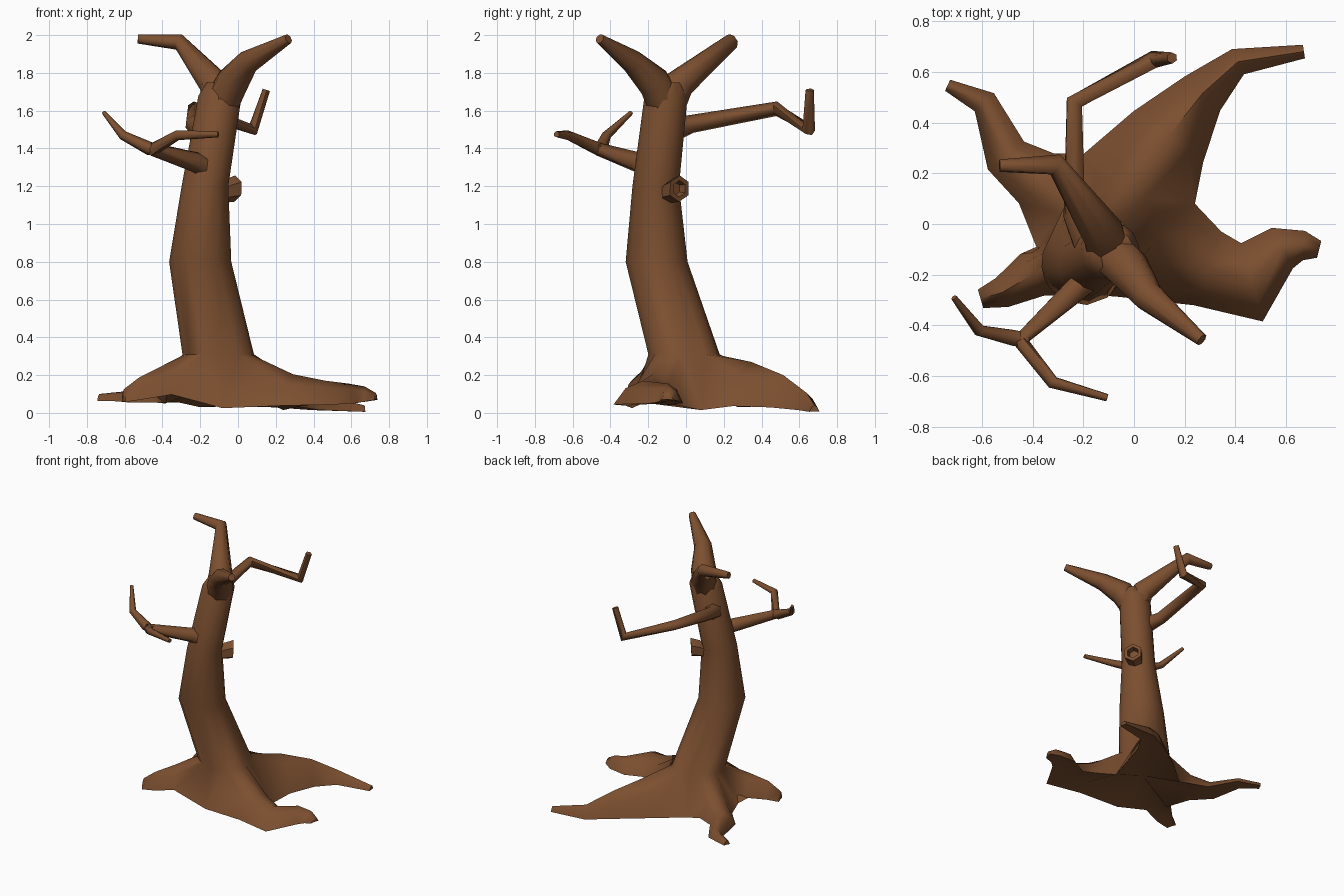
import bpy, bmesh, math
from mathutils import Vector

if "Cube" in bpy.data.objects:
    bpy.data.objects.remove(bpy.data.objects["Cube"])

bark = bpy.data.materials.new("bark brown")
bark.diffuse_color = (0.2, 0.078, 0.029, 1)
bark.use_nodes = True
bark.node_tree.nodes["Principled BSDF"].inputs["Base Color"].default_value = bark.diffuse_color


def finish(name, bm, angle):
    bmesh.ops.recalc_face_normals(bm, faces=bm.faces[:])
    me = bpy.data.meshes.new(name)
    bm.to_mesh(me)
    bm.free()
    me.materials.append(bark)
    ob = bpy.data.objects.new(name, me)
    bpy.context.collection.objects.link(ob)
    bpy.ops.object.select_all(action='DESELECT')
    ob.select_set(True)
    bpy.context.view_layer.objects.active = ob
    bpy.ops.object.shade_smooth_by_angle(angle=math.radians(angle))


def skin(bm, a, b, closed=True):
    """Quads between two rows of vertices."""
    n = len(a)
    for i in range(n if closed else n - 1):
        j = (i + 1) % n
        bm.faces.new((a[i], a[j], b[j], b[i]))


def tangents(pts):
    out = []
    for i, p in enumerate(pts):
        t = Vector()
        if i > 0:
            t += (p - pts[i - 1]).normalized()
        if i < len(pts) - 1:
            t += (pts[i + 1] - p).normalized()
        out.append(t.normalized())
    return out


def tube(name, path, sides=6, axis=None, angle=65):
    """Tapering tube; path holds (x, y, z, radius)."""
    pts = [Vector(p[:3]) for p in path]
    tans = [Vector(axis).normalized()] * len(pts) if axis else tangents(pts)
    u = tans[0].cross(Vector((0, 0, 1))).normalized()
    bm = bmesh.new()
    rows = []
    for p, t, c in zip(pts, tans, path):
        u = (u - t * u.dot(t)).normalized()
        v = t.cross(u)
        rows.append([bm.verts.new(p + c[3] * (u * math.cos(a) + v * math.sin(a)))
                     for a in (2 * math.pi * (i + .5) / sides for i in range(sides))])
    for a, b in zip(rows, rows[1:]):
        skin(bm, a, b)
    bm.faces.new(rows[0])
    bm.faces.new(rows[-1])
    finish(name, bm, angle)


# Roots counter-clockwise; stations hold (x, y, half width, bottom, top)
ROOTS = [
    [(.29, -.175, .155, .02, .205), (.465, -.23, .16, .03, .17),
     (.585, -.095, .09, .04, .155), (.67, -.085, .058, .05, .14), (.73, -.1, .034, .065, .105)],
    [(.135, .345, .17, .01, .27), (.27, .515, .097, .01, .2),
     (.41, .64, .055, .005, .105), (.67, .68, .027, .002, .04)],
    [(-.385, .18, .12, .04, .2), (-.505, .27, .09, .045, .14),
     (-.59, .48, .052, .055, .115), (-.735, .547, .024, .06, .1)],
    [(-.4, -.2, .095, .08, .25), (-.52, -.27, .062, .06, .19), (-.605, -.295, .038, .05, .125)],
]
# Ground points in the valley before each root
VALLEYS = [(-.08, -.285, .025), (.24, .08, .015), (-.2, .275, .03), (-.385, -.09, .05)]
# Trunk columns: valley, shoulder, ridge, shoulder for each root
ANGLES = [-85, -55, -25, -5, 15, 37, 60, 82, 103, 124, 145, 165, 185, 200, 215, 245]
# Trunk rings (x, y, z, radius)
TRUNK = [(-.105, -.01, .31, .19), (-.2, -.155, .8, .165), (-.175, -.16, 1.2, .124),
         (-.095, -.105, 1.68, .115), (-.085, -.1, 1.75, .08)]

# Trunk and roots in one continuous skin
bm = bmesh.new()
rings = [[bm.verts.new((x + r * math.cos(math.radians(a)), y + r * math.sin(math.radians(a)), z))
          for a in ANGLES] for x, y, z, r in TRUNK]
for a, b in zip(rings, rings[1:]):
    skin(bm, a, b)
bm.faces.new(rings[-1])
foot = rings[0]
valley = [bm.verts.new(v) for v in VALLEYS]
hub = bm.verts.new((-.08, 0, .16))
for k, stations in enumerate(ROOTS):
    i, right, left = 4 * k, valley[k], valley[(k + 1) % 4]
    pts = [Vector((-.09, -.01, 0))] + [Vector((s[0], s[1], 0)) for s in stations]
    prev = [right, foot[i + 1], foot[i + 2], foot[i + 3], left, hub]
    for p, t, (x, y, w, b, top) in zip(pts[1:], tangents(pts)[1:], stations):
        side = Vector((-t.y, t.x, 0))
        row = [bm.verts.new(p + side * w * s + Vector((0, 0, b + (top - b) * h)))
               for s, h in ((-1, .1), (-.58, .72), (0, 1), (.58, .72), (1, .1), (0, .15))]
        skin(bm, prev, row)
        prev = row
    bm.faces.new(prev)
    bm.faces.new((foot[i], right, foot[i + 1]))
    bm.faces.new((foot[i + 3], left, foot[(i + 4) % 16]))
finish("trunk_and_roots", bm, 70)

# Forked crown
tube("crown_left", [(-.105, -.1, 1.62, .095), (-.12, -.04, 1.74, .085),
                    (-.31, .235, 1.963, .044), (-.53, .23, 1.98, .025)], 8)
tube("crown_right", [(-.095, -.11, 1.62, .095), (-.03, -.17, 1.75, .09),
                     (.055, -.285, 1.86, .063), (.267, -.457, 1.98, .026)], 8)

# Thin branches
tube("back_branch", [(-.17, -.1, 1.49, .07), (-.235, .03, 1.53, .048),
                     (-.235, .48, 1.61, .039), (.08, .65, 1.5, .035),
                     (.15, .655, 1.71, .022)])
tube("front_branch", [(-.13, -.16, 1.27, .075), (-.22, -.25, 1.325, .055),
                      (-.45, -.46, 1.395, .037), (-.32, -.625, 1.47, .027),
                      (-.105, -.685, 1.475, .016)])
tube("front_twig", [(-.42, -.46, 1.39, .03), (-.47, -.45, 1.4, .036),
                    (-.61, -.42, 1.47, .025), (-.71, -.29, 1.59, .012)])

# Hollow knot stub facing back right
tube("knot", [(-.12, -.11, 1.14, .05), (-.07, -.075, 1.175, .062), (-.018, -.035, 1.187, .07),
              (-.018, -.035, 1.187, .044), (-.05, -.06, 1.187, .036)], 6, (.8, .6, -.05), 40)
